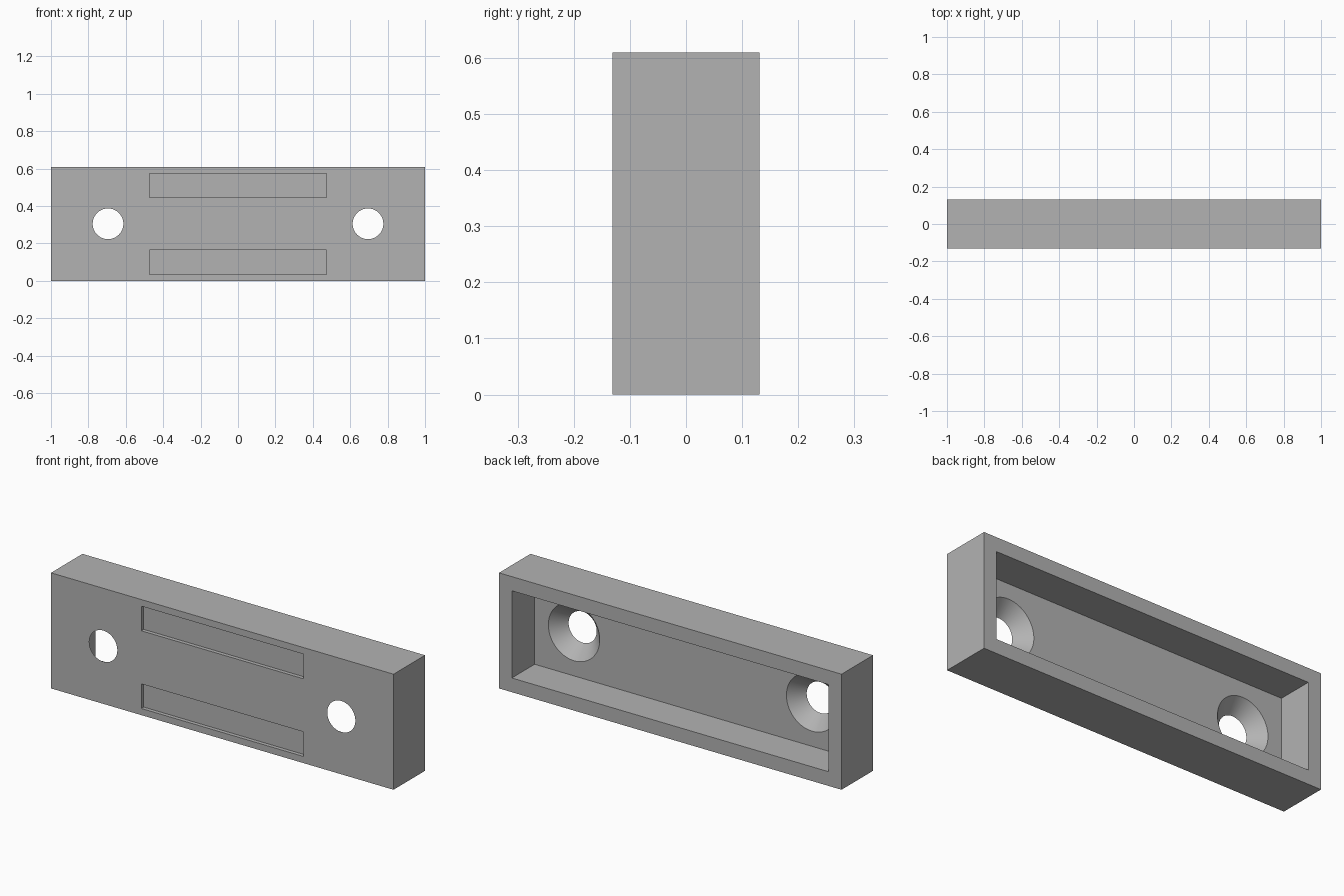
import bpy
import math

if "Cube" in bpy.data.objects:
    bpy.data.objects.remove(bpy.data.objects["Cube"])

HALF_Y, HEIGHT, WALL = 0.131, 0.61, 0.075
FLOOR_Y = -0.059          # inner face of the front plate
EPS = 0.02

grey = bpy.data.materials.new("light_grey")
grey.diffuse_color = (0.45, 0.45, 0.45, 1)
grey.use_nodes = True
grey.node_tree.nodes["Principled BSDF"].inputs["Base Color"].default_value = grey.diffuse_color


def box(name, x0, x1, y0, y1, z0, z1):
    bpy.ops.mesh.primitive_cube_add(
        size=1, location=((x0 + x1) / 2, (y0 + y1) / 2, (z0 + z1) / 2))
    ob = bpy.context.object
    ob.name = name
    ob.scale = (x1 - x0, y1 - y0, z1 - z0)
    bpy.ops.object.transform_apply(location=True, rotation=False, scale=True)
    ob.data.materials.append(grey)
    return ob


# Main block
body = box("mounting_block", -1, 1, -HALF_Y, HALF_Y, 0, HEIGHT)

# Open pocket in the back
cutters = [box("pocket_cutter", -1 + WALL, 1 - WALL, FLOOR_Y, HALF_Y + EPS,
               WALL, HEIGHT - WALL)]

# Shallow slots in the front
for name, z0, z1 in (("lower", 0.035, 0.165), ("upper", 0.445, 0.575)):
    cutters.append(box(name + "_slot_cutter", -0.473, 0.473,
                       -HALF_Y - EPS, -HALF_Y + 0.02, z0, z1))

# Countersunk screw holes, widening from the front face to the pocket floor
R_FRONT, R_BACK = 0.082, 0.15
slope = (R_BACK - R_FRONT) / (FLOOR_Y + HALF_Y)
y0, y1 = -HALF_Y - EPS, FLOOR_Y + EPS
for side, x in (("left", -0.695), ("right", 0.695)):
    bpy.ops.mesh.primitive_cone_add(
        vertices=64, radius1=R_BACK + slope * EPS, radius2=R_FRONT - slope * EPS,
        depth=y1 - y0, location=(x, (y0 + y1) / 2, 0.305),
        rotation=(math.pi / 2, 0, 0))
    hole = bpy.context.object
    hole.name = side + "_screw_hole_cutter"
    hole.data.materials.append(grey)
    cutters.append(hole)

# Cut everything out of the block
for cutter in cutters:
    mod = body.modifiers.new(cutter.name, 'BOOLEAN')
    mod.operation = 'DIFFERENCE'
    mod.solver = 'EXACT'
    mod.object = cutter
    bpy.ops.object.select_all(action='DESELECT')
    body.select_set(True)
    bpy.context.view_layer.objects.active = body
    bpy.ops.object.modifier_apply(modifier=mod.name)
for cutter in cutters:
    bpy.data.objects.remove(cutter)

bpy.ops.object.shade_smooth_by_angle(angle=math.radians(30))
